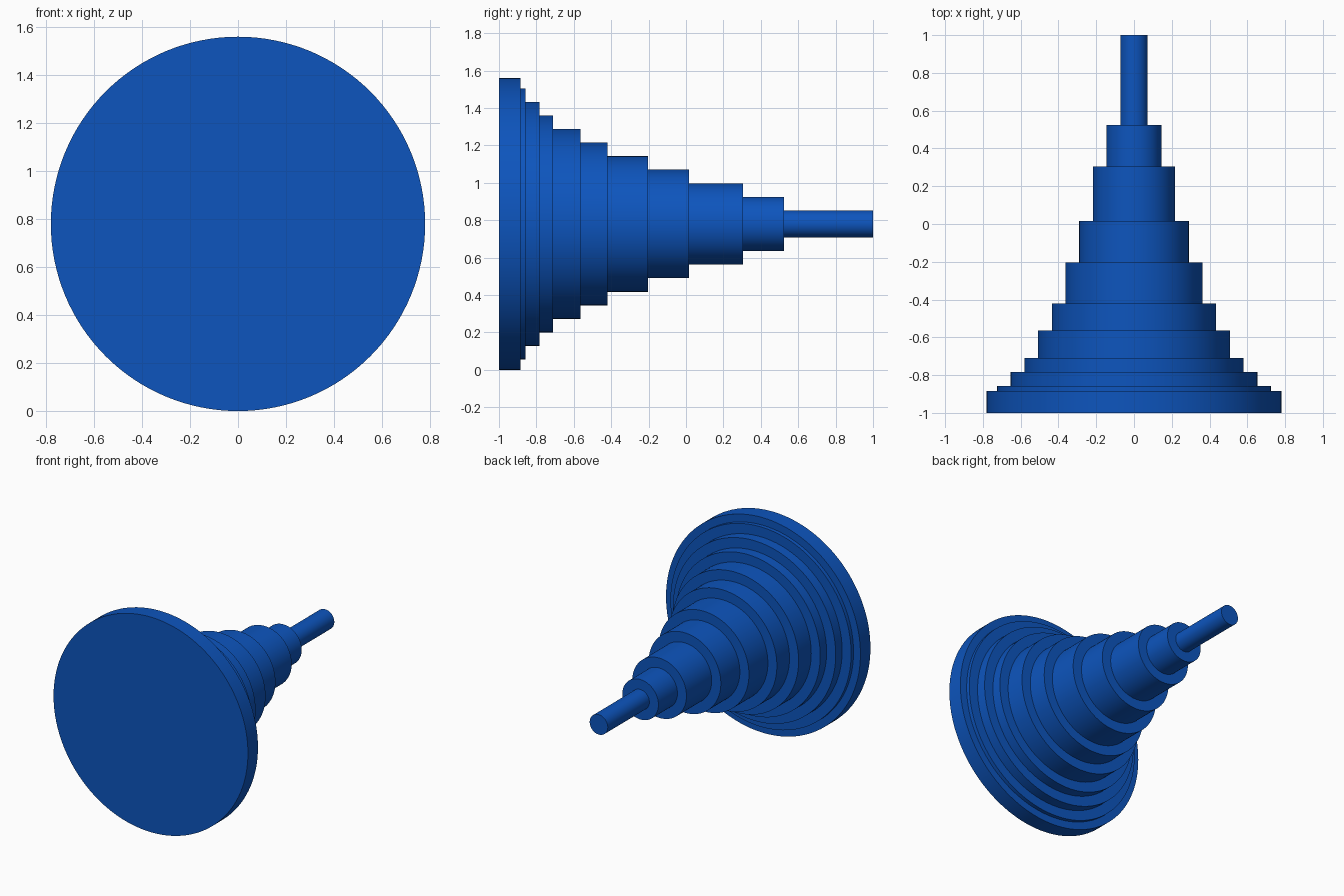
import bpy, math

if "Cube" in bpy.data.objects:
    bpy.data.objects.remove(bpy.data.objects["Cube"])

BACK = -1.0      # shared base plane of all tiers
AXIS_Z = 0.78    # height of the turning axis

blue = bpy.data.materials.new("blue")
blue.diffuse_color = (0.004, 0.09, 0.51, 1)
blue.use_nodes = True
blue.node_tree.nodes["Principled BSDF"].inputs["Base Color"].default_value = blue.diffuse_color

# Radius and far end (y) of each tier, widest first
tiers = [(0.78, -0.885), (0.725, -0.857), (0.653, -0.783), (0.58, -0.71),
         (0.508, -0.565), (0.435, -0.42), (0.363, -0.203), (0.29, 0.015),
         (0.217, 0.305), (0.145, 0.523), (0.0725, 1.0)]


def tier(name, radius, start, end):
    bpy.ops.mesh.primitive_cylinder_add(
        vertices=128, radius=radius, depth=end - start,
        location=(0, (start + end) / 2, AXIS_Z), rotation=(-math.pi / 2, 0, 0))
    ob = bpy.context.object
    ob.name = name
    ob.data.materials.append(blue)
    bpy.ops.object.shade_smooth_by_angle(angle=math.radians(30))


# Nested discs: base flange, stepped rings, and the thin tip rod.
# Inner tiers start a hair inside the flange so the front face stays clean.
for i, (r, end) in enumerate(tiers):
    name = "base_flange" if i == 0 else "tip_rod" if i == len(tiers) - 1 else f"step_ring_{i}"
    tier(name, r, BACK + 0.001 * i, end)
